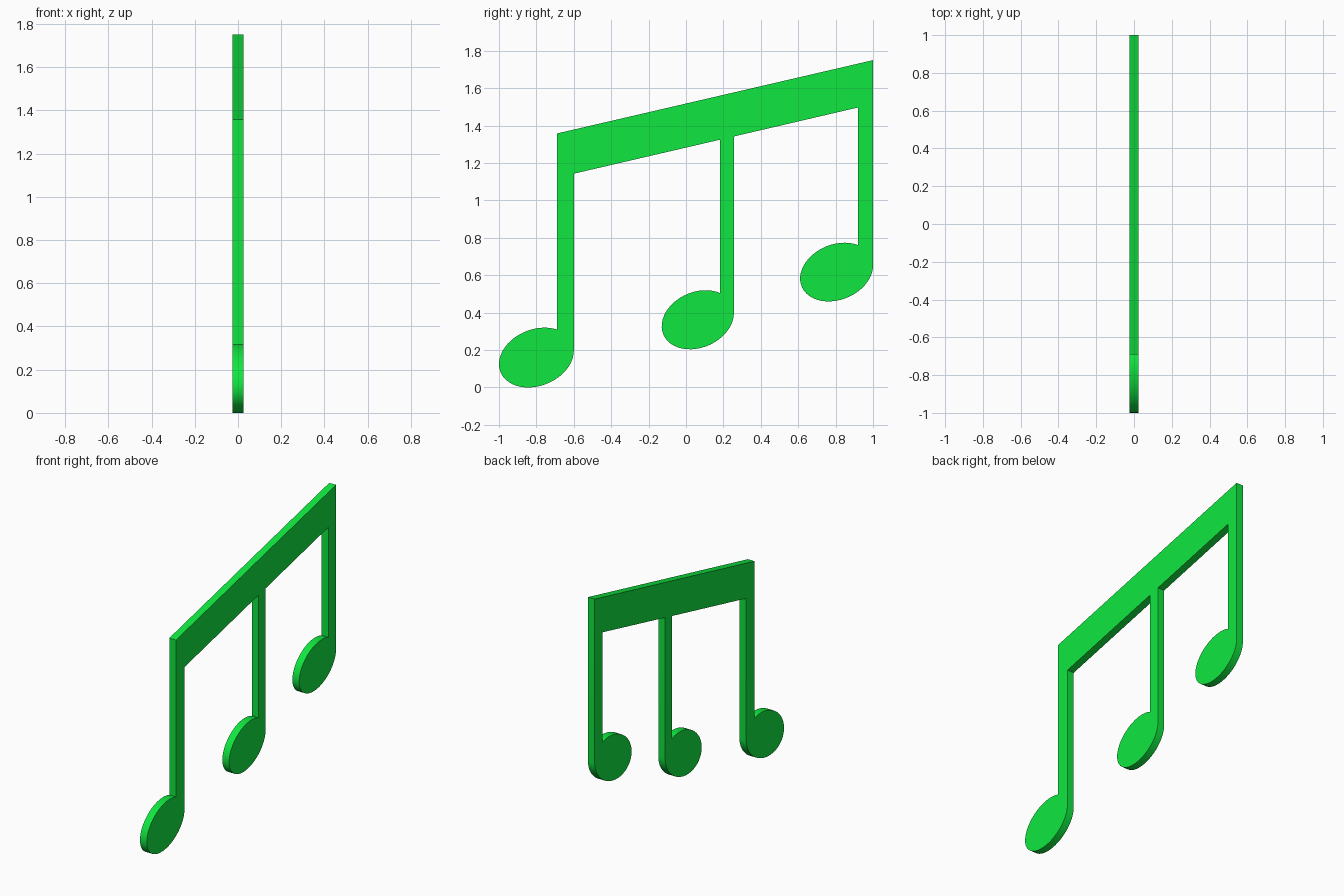
import bpy, bmesh
from math import cos, sin, acos, pi

if "Cube" in bpy.data.objects:
    bpy.data.objects.remove(bpy.data.objects["Cube"])

THICK = 0.05
SLANT = 0.22      # phase shift that tilts the note heads


def head(cy, cz, a, b, stem_y, n=40):
    """Tilted ellipse arc from the left edge of the stem round to its right edge."""
    t0 = acos((stem_y - cy) / a)
    ts = [t0 + (2 * pi - t0) * i / n for i in range(n + 1)]
    return [(cy + a * cos(t), cz + b * sin(t + SLANT)) for t in ts]


# Continuous outline in the y-z plane: beam, then each stem and head in turn
outline = [(-0.69, 1.358)]
outline += head(-0.80, 0.16, 0.20, 0.16, -0.69)
outline += [(-0.60, 1.143), (0.183, 1.325)]
outline += head(0.063, 0.362, 0.193, 0.158, 0.183)
outline += [(0.256, 1.342), (0.92, 1.497)]
outline += head(0.805, 0.617, 0.195, 0.157, 0.92)
outline += [(1.0, 1.75)]

# Flat plate extruded along x
bm = bmesh.new()
face = bm.faces.new([bm.verts.new((-THICK / 2, y, z)) for y, z in outline])
ext = bmesh.ops.extrude_face_region(bm, geom=[face])
moved = [v for v in ext["geom"] if isinstance(v, bmesh.types.BMVert)]
bmesh.ops.translate(bm, verts=moved, vec=(THICK, 0, 0))
bmesh.ops.recalc_face_normals(bm, faces=bm.faces)
mesh = bpy.data.meshes.new("beamed_notes")
bm.to_mesh(mesh)
bm.free()

obj = bpy.data.objects.new("beamed_notes", mesh)
bpy.context.collection.objects.link(obj)

# Green finish
mat = bpy.data.materials.new("green")
mat.diffuse_color = (0.005, 0.8, 0.05, 1)
mat.use_nodes = True
mat.node_tree.nodes["Principled BSDF"].inputs["Base Color"].default_value = mat.diffuse_color
mesh.materials.append(mat)

# Smooth rims on the heads, sharp edges elsewhere
bpy.context.view_layer.objects.active = obj
obj.select_set(True)
bpy.ops.object.shade_smooth_by_angle(angle=0.5)
